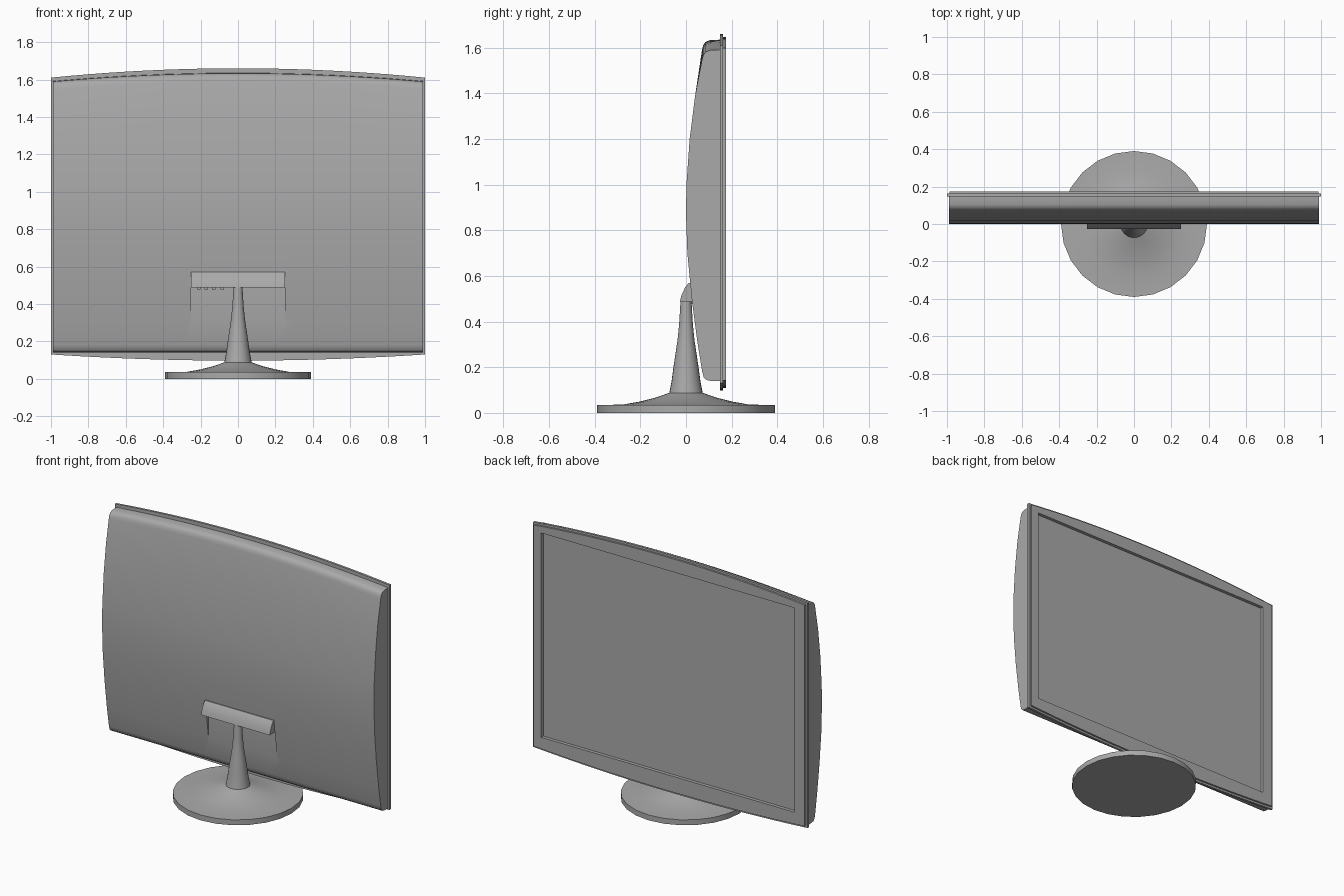
import bpy, bmesh, math

if "Cube" in bpy.data.objects:
    bpy.data.objects.remove(bpy.data.objects["Cube"], do_unlink=True)

grey = bpy.data.materials.new("plain_grey")
grey.use_nodes = True
colour = (0.4, 0.4, 0.4, 1)
grey.diffuse_color = colour
grey.node_tree.nodes["Principled BSDF"].inputs["Base Color"].default_value = colour


def finish(obj, angle=35):
    """Give an object the material and smooth shading with sharp edges."""
    obj.data.materials.clear()
    obj.data.materials.append(grey)
    bpy.ops.object.select_all(action="DESELECT")
    obj.select_set(True)
    bpy.context.view_layer.objects.active = obj
    bpy.ops.object.shade_smooth_by_angle(angle=math.radians(angle))
    return obj


def mesh_object(name, bm):
    bmesh.ops.recalc_face_normals(bm, faces=bm.faces)
    me = bpy.data.meshes.new(name)
    bm.to_mesh(me)
    bm.free()
    obj = bpy.data.objects.new(name, me)
    bpy.context.collection.objects.link(obj)
    return obj


def box(name, x0, x1, y0, y1, z0, z1):
    bm = bmesh.new()
    bmesh.ops.create_cube(bm, size=1)
    for v in bm.verts:
        v.co = ((x0 + x1) / 2 + v.co.x * (x1 - x0),
                (y0 + y1) / 2 + v.co.y * (y1 - y0),
                (z0 + z1) / 2 + v.co.z * (z1 - z0))
    return mesh_object(name, bm)


def loft(name, profile, stations, place):
    """Sweep a closed (y, z) profile along x, capping both ends."""
    bm = bmesh.new()
    rings = [[bm.verts.new(place(x, y, z)) for y, z in profile] for x in stations]
    n = len(profile)
    for a, b in zip(rings, rings[1:]):
        for i in range(n):
            j = (i + 1) % n
            bm.faces.new((a[i], a[j], b[j], b[i]))
    bm.faces.new(rings[0])
    bm.faces.new(rings[-1])
    return mesh_object(name, bm)


# Bulging shell with an arched top
shell_profile = [(0.15, 1.59), (0.105, 1.588), (0.085, 1.58), (0.075, 1.565), (0.07, 1.545),
                 (0.04, 1.39), (0.016, 1.2), (0.002, 1.0), (0, 0.87), (0.006, 0.7),
                 (0.025, 0.5), (0.05, 0.31), (0.071, 0.18), (0.078, 0.155),
                 (0.09, 0.144), (0.11, 0.14), (0.15, 0.14)]
stations = [-0.99 + 1.98 * i / 20 for i in range(21)]


def arched(x, y, z):
    return (x, y, z + (0.045 * (1 - x * x) if z > 1.5 else 0))


shell = loft("rear_shell", shell_profile, stations, arched)

# Socket recess below the hood
cutter = box("recess_cutter", -0.25, 0.25, -0.1, 0.051, 0.29, 0.5)
cutter.hide_render = True
cutter.hide_set(True)
cut = shell.modifiers.new("recess", "BOOLEAN")
cut.object = cutter
cut.operation = "DIFFERENCE"
cut.solver = "EXACT"
bpy.context.view_layer.objects.active = shell
bpy.ops.object.modifier_apply(modifier="recess")
bpy.data.objects.remove(cutter, do_unlink=True)
finish(shell)

# Sloping hood over the recess
hood_profile = [(0.06, 0.488), (-0.027, 0.488), (-0.02, 0.515), (-0.004, 0.55),
                (0.012, 0.57), (0.06, 0.57)]
finish(loft("hood", hood_profile, [-0.25, 0.25], lambda x, y, z: (x, y, z)))

# Sockets under the hood
for i, x in enumerate((-0.21, -0.17, -0.13, -0.085)):
    finish(box(f"socket_{i + 1}", x - 0.009, x + 0.009, 0.005, 0.055, 0.477, 0.49))


# Bezel layers: arched outline with a rectangular opening
def bezel(name, inset, y0, y1):
    curve = bpy.data.curves.new(name, "CURVE")
    curve.dimensions = "2D"
    curve.fill_mode = "BOTH"
    curve.extrude = (y1 - y0) / 2
    half = 1 - inset
    xs = [half * (i / 10 - 1) for i in range(21)]
    top = [(x, 1.61 - inset + 0.05 * (1 - x * x)) for x in xs]
    bottom = [(x, 0.13 + inset - 0.033 * (1 - x * x)) for x in reversed(xs)]
    opening = [(-0.912, 0.215), (0.932, 0.215), (0.932, 1.56), (-0.912, 1.56)]
    for points in (top + bottom, opening):
        spline = curve.splines.new("POLY")
        spline.points.add(len(points) - 1)
        for p, (x, z) in zip(spline.points, points):
            p.co = (x, z, 0, 1)
        spline.use_cyclic_u = True
    obj = bpy.data.objects.new(name, curve)
    bpy.context.collection.objects.link(obj)
    obj.rotation_euler.x = math.pi / 2
    obj.location.y = (y0 + y1) / 2
    bpy.ops.object.select_all(action="DESELECT")
    obj.select_set(True)
    bpy.context.view_layer.objects.active = obj
    bpy.ops.object.convert(target="MESH")
    finish(bpy.context.object)


bezel("bezel_outer_layer", 0, 0.148, 0.163)
bezel("bezel_face_layer", 0.013, 0.163, 0.175)

# Recessed screen panel
finish(box("screen", -0.95, 0.95, 0.13, 0.153, 0.18, 1.58))

# Turned stand: disc foot flowing into a tapered neck
stand_profile = [(0, 0), (0.39, 0), (0.39, 0.035), (0.28, 0.036), (0.2, 0.05), (0.13, 0.068),
                 (0.073, 0.088), (0.063, 0.14), (0.055, 0.2), (0.046, 0.26),
                 (0.037, 0.32), (0.03, 0.39), (0.024, 0.49), (0, 0.49)]
bm = bmesh.new()
verts = [bm.verts.new((r, 0, z)) for r, z in stand_profile]
edges = [bm.edges.new(pair) for pair in zip(verts, verts[1:])]
bmesh.ops.spin(bm, geom=verts + edges, cent=(0, 0, 0), axis=(0, 0, 1),
               angle=math.tau, steps=24, use_merge=True)
bmesh.ops.remove_doubles(bm, verts=bm.verts, dist=0.0005)
finish(mesh_object("stand", bm), 30)
